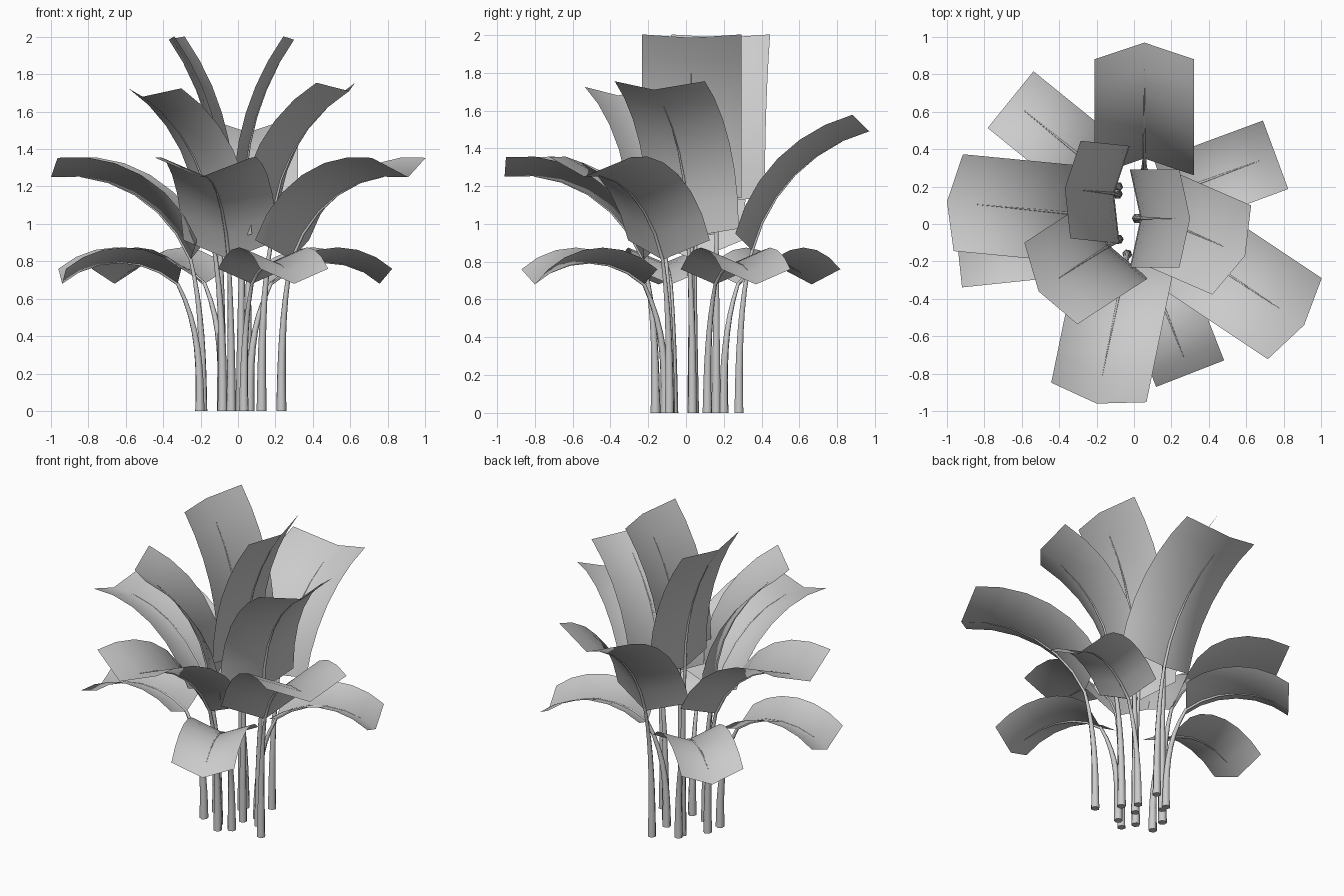
import bpy
import bmesh
from math import atan, cos, sin, radians
from mathutils import Vector

cube = bpy.data.objects.get("Cube")
if cube:
    bpy.data.objects.remove(cube, do_unlink=True)

mat = bpy.data.materials.new("leaf_grey")
mat.use_nodes = True
GREY = (0.6, 0.6, 0.6, 1)
mat.diffuse_color = GREY
mat.node_tree.nodes["Principled BSDF"].inputs["Base Color"].default_value = GREY

SEGMENTS = 6

# Blade kinds: run, rise, width, fold depth, root offset, arch height / chord
KINDS = {
    "low": (0.62, 0.0, 0.39, 0.08, 0.12, 0.185),
    "outer": (0.75, 0.44, 0.52, 0.12, 0.065, 0.17),
    "back": (0.62, 0.63, 0.53, 0.125, 0.07, 0.135),
    "inner": (0.45, 0.78, 0.52, 0.09, 0.06, 0.135),
    "top": (0.265, 0.865, 0.525, 0.06, 0.02, 0.08),
}

# Kind, heading in degrees, tip of the fold line
LEAVES = [
    ("top", 0, (0.30, 0.03, 1.985)),
    ("top", 174, (-0.37, 0.19, 1.985)),
    ("inner", -23.5, (0.594, -0.17, 1.71)),
    ("inner", 213, (-0.51, -0.36, 1.68)),
    ("back", 90, (0.055, 0.97, 1.49)),
    ("outer", 174.5, (-1.0, 0.12, 1.25)),
    ("outer", -33.7, (0.91, -0.54, 1.25)),
    ("outer", 258.4, (-0.20, -0.96, 1.25)),
    ("low", 141, (-0.66, 0.665, 0.68)),
    ("low", 20.3, (0.757, 0.37, 0.68)),
    ("low", -68.7, (0.30, -0.80, 0.68)),
    ("low", 186, (-0.94, -0.145, 0.68)),
]


def arch(base, tip, normal, sag):
    """Points along a circular arc that bulges towards the normal."""
    chord = tip - base
    half = 2 * atan(2 * sag)
    radius = chord.length / 2 / sin(half)
    mid, along = (base + tip) / 2, chord.normalized()
    points = []
    for i in range(SEGMENTS + 1):
        a = half * (2 * i / SEGMENTS - 1)
        points.append(mid + along * radius * sin(a)
                      + normal * radius * (cos(a) - cos(half)))
    return points


def make_blade(name, ribs, side, fold):
    """Ribbon folded along its middle, edges raised by the fold."""
    bm = bmesh.new()
    rows = [[bm.verts.new(p + side + fold), bm.verts.new(p),
             bm.verts.new(p - side + fold)] for p in ribs]
    for a, b in zip(rows, rows[1:]):
        for k in range(2):
            bm.faces.new((a[k], a[k + 1], b[k + 1], b[k]))
    for f in bm.faces:
        f.smooth = True
    mesh = bpy.data.meshes.new(name)
    bm.to_mesh(mesh)
    bm.free()
    mesh.materials.append(mat)
    bpy.context.collection.objects.link(bpy.data.objects.new(name, mesh))


def make_stem(name, points, radii):
    """Tapered tube through the points."""
    curve = bpy.data.curves.new(name, "CURVE")
    curve.dimensions = "3D"
    curve.bevel_depth = 1
    curve.bevel_resolution = 1
    curve.use_fill_caps = True
    spline = curve.splines.new("POLY")
    spline.points.add(len(points) - 1)
    for sp, p, r in zip(spline.points, points, radii):
        sp.co = (*p, 1)
        sp.radius = r
    spline.use_smooth = True
    curve.materials.append(mat)
    obj = bpy.data.objects.new(name, curve)
    bpy.context.collection.objects.link(obj)
    bpy.ops.object.select_all(action="DESELECT")
    obj.select_set(True)
    bpy.context.view_layer.objects.active = obj
    bpy.ops.object.convert(target="MESH")


for index, (kind, heading, tip) in enumerate(LEAVES, 1):
    run, rise, width, depth, offset, sag = KINDS[kind]
    out = Vector((cos(radians(heading)), sin(radians(heading)), 0))
    up = Vector((0, 0, 1))
    tip = Vector(tip)
    base = tip - out * run - up * rise
    chord = (tip - base).normalized()
    side = up.cross(out)
    normal = chord.cross(side)

    # Blade
    ribs = arch(base, tip, normal, sag)
    make_blade(f"{kind}_leaf_{index}", ribs, side * width / 2, normal * depth)

    # Stem rises from the ground, then tapers along the blade as its midrib
    root = base - out * offset
    root.z = 0
    stem = []
    for i in range(9):
        t = i / 8
        stem.append(root + out * offset * t ** 3 + up * base.z * t)
    midrib = ribs[1:-1]
    radii = [0.027 - 0.017 * i / 8 for i in range(9)]
    radii += [0.009 * (1 - i / len(midrib)) for i in range(len(midrib))]
    make_stem(f"{kind}_stem_{index}", stem + midrib, radii)
